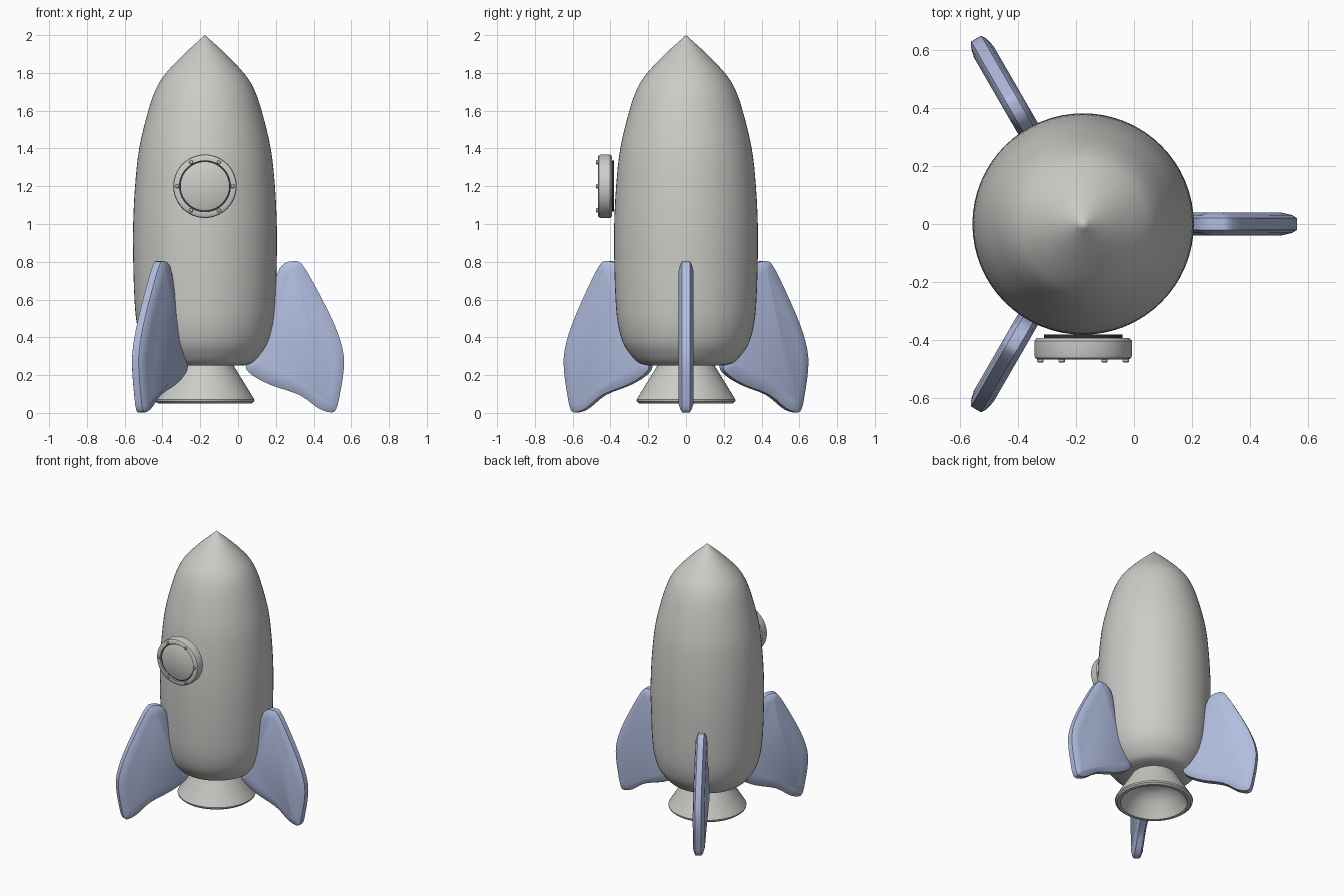
import bpy, bmesh, math
from mathutils import Matrix, Vector

if "Cube" in bpy.data.objects:
    bpy.data.objects.remove(bpy.data.objects["Cube"])

AXIS_X = -0.175   # rocket centre line
WINDOW_Z = 1.2


def material(name, rgb):
    m = bpy.data.materials.new(name)
    m.use_nodes = True
    m.diffuse_color = (*rgb, 1)
    m.node_tree.nodes["Principled BSDF"].inputs["Base Color"].default_value = (*rgb, 1)
    return m


GREY = material("warm grey", (0.6, 0.6, 0.575))
BLUE = material("pale blue", (0.44, 0.51, 0.74))
DARK = material("dark seal", (0.02, 0.03, 0.035))


def smooth_path(pts, steps=4, closed=False):
    """Catmull-Rom curve through 2D points."""
    n, out = len(pts), []
    pick = (lambda i: Vector(pts[i % n])) if closed else (lambda i: Vector(pts[min(max(i, 0), n - 1)]))
    for i in range(n if closed else n - 1):
        a, b, c, d = (pick(i + k) for k in (-1, 0, 1, 2))
        for s in range(steps):
            t = s / steps
            out.append(0.5 * (2 * b + (c - a) * t + (2 * a - 5 * b + 4 * c - d) * t ** 2
                              + (3 * b - a - 3 * c + d) * t ** 3))
    if not closed:
        out.append(Vector(pts[-1]))
    return out


def finish(bm, name, mat, matrix, angle=35):
    bmesh.ops.remove_doubles(bm, verts=bm.verts, dist=1e-5)
    bmesh.ops.recalc_face_normals(bm, faces=bm.faces)
    bm.transform(matrix)
    mesh = bpy.data.meshes.new(name)
    bm.to_mesh(mesh)
    bm.free()
    mesh.materials.append(mat)
    ob = bpy.data.objects.new(name, mesh)
    bpy.context.collection.objects.link(ob)
    bpy.ops.object.select_all(action="DESELECT")
    ob.select_set(True)
    bpy.context.view_layer.objects.active = ob
    bpy.ops.object.shade_smooth_by_angle(angle=math.radians(angle))
    return ob


def lathe(name, profile, mat, matrix, segments=64):
    """Spin (radius, height) points around the local z axis."""
    bm = bmesh.new()
    verts = [bm.verts.new((r, 0, h)) for r, h in profile]
    edges = [bm.edges.new(p) for p in zip(verts, verts[1:])]
    bmesh.ops.spin(bm, geom=verts + edges, cent=(0, 0, 0), axis=(0, 0, 1),
                   angle=math.tau, steps=segments)
    return finish(bm, name, mat, matrix)


centre = Matrix.Translation((AXIS_X, 0, 0))

# Hull
hull = smooth_path([(0.2, 0.25), (0.25, 0.265), (0.295, 0.31), (0.335, 0.375), (0.362, 0.48),
                    (0.374, 0.62), (0.38, 0.82), (0.38, 1.0), (0.37, 1.2), (0.348, 1.4),
                    (0.3, 1.6), (0.257, 1.72), (0.205, 1.8), (0.105, 1.905), (0, 2)])
lathe("hull", [(0, 0.25)] + hull, GREY, centre)

# Engine nozzle with a hollow bell
bell = smooth_path([(0.225, 0.05), (0.195, 0.1), (0.15, 0.16), (0.09, 0.2), (0, 0.215)])
lathe("nozzle", [(0, 0.27), (0.145, 0.27), (0.155, 0.245), (0.262, 0.07), (0.26, 0.06),
                 (0.247, 0.05)] + bell, GREY, centre)

# Three fins: rounded outline, thick in the middle and thinner at the rim
FIN = [(0.38, 0.73), (0.42, 0.79), (0.47, 0.803), (0.515, 0.785), (0.595, 0.65), (0.685, 0.47),
       (0.73, 0.335), (0.735, 0.23), (0.715, 0.1), (0.695, 0.02), (0.665, 0.003), (0.6, 0.025),
       (0.5, 0.095), (0.35, 0.147), (0.25, 0.2), (0.215, 0.25), (0.25, 0.33), (0.32, 0.5)]


def fin(name, degrees):
    bm = bmesh.new()
    outline = smooth_path(FIN, 3, True)
    sides = [bm.faces.new([bm.verts.new((r, y, z)) for r, z in outline]) for y in (-0.02, 0.02)]
    lower, upper = (list(f.verts) for f in sides)
    for i in range(len(outline)):
        bm.faces.new((lower[i - 1], lower[i], upper[i], upper[i - 1]))
    bmesh.ops.recalc_face_normals(bm, faces=bm.faces)
    for width, rise in ((0.018, 0.011), (0.035, 0.008)):
        bmesh.ops.inset_region(bm, faces=sides, thickness=width, depth=rise, use_even_offset=True)
    finish(bm, name, BLUE, centre @ Matrix.Rotation(math.radians(degrees), 4, "Z"), 40)


for label, degrees in (("left_fin", 0), ("back_right_fin", 120), ("front_right_fin", 240)):
    fin(label, degrees)

# Porthole, pointing to the front
facing = Matrix.Translation((AXIS_X, 0, WINDOW_Z)) @ Matrix.Rotation(math.pi / 2, 4, "X")
lathe("porthole_frame", [(0.135, 0.393), (0.16, 0.393), (0.168, 0.402), (0.168, 0.452),
                         (0.165, 0.461), (0.157, 0.466), (0.135, 0.466), (0.135, 0.393)],
      GREY, facing)
lathe("porthole_seal", [(0, 0.38), (0.135, 0.38), (0.135, 0.452), (0, 0.452)], DARK, facing)
lathe("porthole_pane", [(0, 0.44), (0.128, 0.44), (0.128, 0.456), (0.122, 0.46), (0, 0.46)],
      GREY, facing)

# Six rivets around the frame
for i in range(6):
    a = i * math.tau / 6
    spot = facing @ Matrix.Translation((0.147 * math.cos(a), 0.147 * math.sin(a), 0))
    lathe(f"rivet_{i + 1}", [(0, 0.46), (0.011, 0.46), (0.011, 0.473), (0.008, 0.477), (0, 0.477)],
          GREY, spot, 12)
